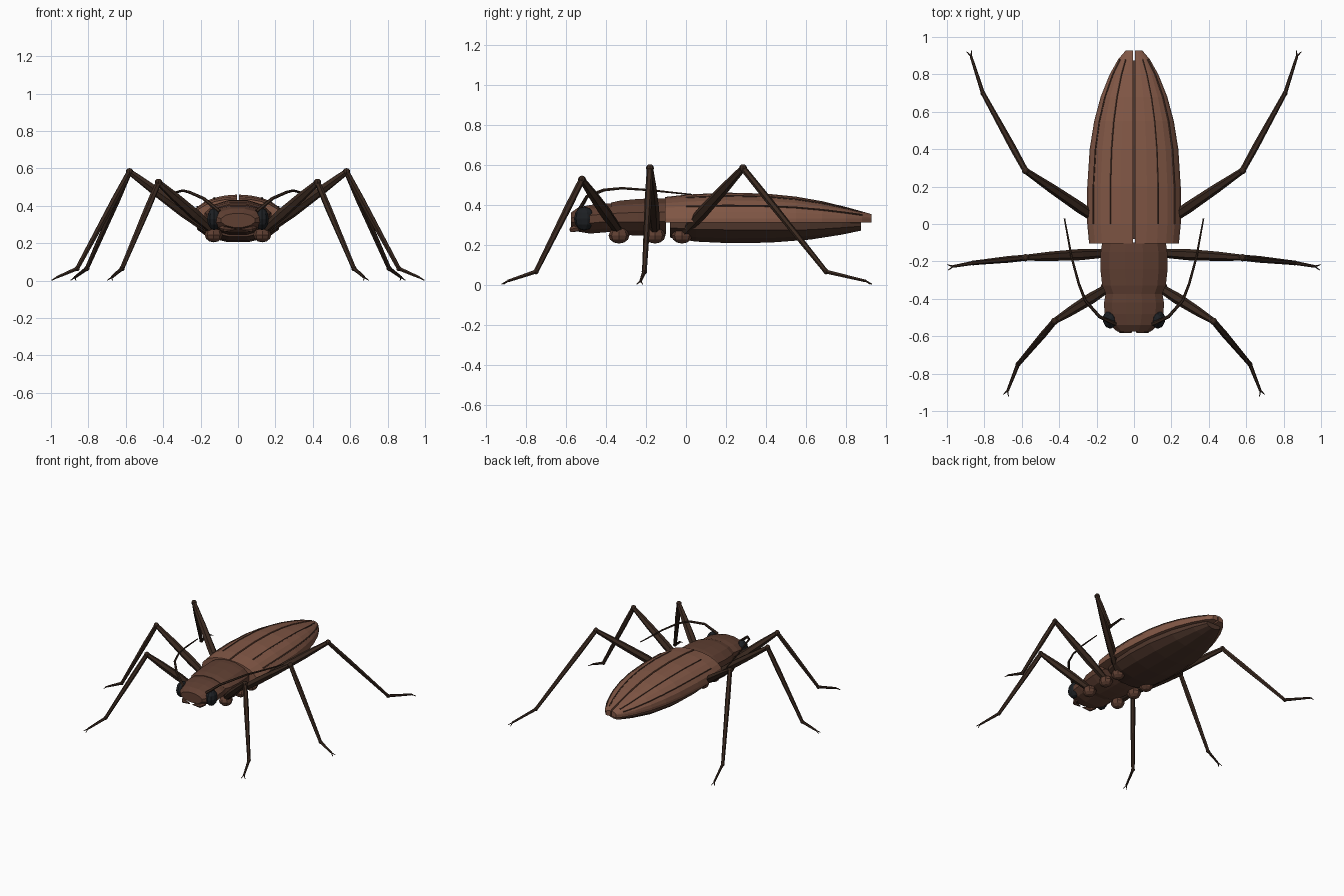
import bpy, bmesh
from math import sin, cos, pi
from mathutils import Vector

if "Cube" in bpy.data.objects:
    bpy.data.objects.remove(bpy.data.objects["Cube"])


def material(name, rgb):
    m = bpy.data.materials.new(name)
    m.diffuse_color = (*rgb, 1)
    m.use_nodes = True
    m.node_tree.nodes["Principled BSDF"].inputs["Base Color"].default_value = m.diffuse_color
    return m


SHELL = material("shell_brown", (0.22, 0.095, 0.06))
BODY = material("body_brown", (0.115, 0.05, 0.032))
UNDER = material("underside_brown", (0.075, 0.036, 0.024))
LEG = material("leg_dark_brown", (0.042, 0.022, 0.014))
EYE = material("eye_black", (0.012, 0.014, 0.017))


def loft(name, rings, mat):
    """Skin a list of equal-length point rings and cap both ends."""
    bm = bmesh.new()
    rows = [[bm.verts.new(p) for p in ring] for ring in rings]
    n = len(rows[0])
    for a, b in zip(rows, rows[1:]):
        for i in range(n):
            j = (i + 1) % n
            bm.faces.new((a[i], a[j], b[j], b[i]))
    bm.faces.new(rows[0])
    bm.faces.new(rows[-1])
    return finish(name, bm, mat)


def finish(name, bm, mat):
    bmesh.ops.recalc_face_normals(bm, faces=bm.faces[:])
    me = bpy.data.meshes.new(name)
    bm.to_mesh(me)
    bm.free()
    me.materials.append(mat)
    ob = bpy.data.objects.new(name, me)
    bpy.context.collection.objects.link(ob)
    return ob


def hull(name, sections, mat, sides=12):
    """Body segment from (y, half width, bottom z, top z) sections."""
    rings = []
    for y, w, zb, zt in sections:
        angles = [2 * pi * (i + 0.5) / sides for i in range(sides)]
        k = 1 / cos(pi / sides)
        rings.append([(w * k * cos(a), y, (zb + zt) / 2 + (zt - zb) / 2 * k * sin(a))
                      for a in angles])
    return loft(name, rings, mat)


def tube(name, pts, radii, mat, sides=6):
    pts = [Vector(p) for p in pts]
    rings = []
    for i, (p, r) in enumerate(zip(pts, radii)):
        d = (pts[min(i + 1, len(pts) - 1)] - pts[max(i - 1, 0)]).normalized()
        u = d.cross(Vector((0, 0, 1))).normalized()
        v = u.cross(d)
        rings.append([p + r * (cos(2 * pi * k / sides) * u + sin(2 * pi * k / sides) * v)
                      for k in range(sides)])
    return loft(name, rings, mat)


def ball(name, centre, size, mat, u=8, v=6):
    bm = bmesh.new()
    bmesh.ops.create_uvsphere(bm, u_segments=u, v_segments=v, radius=1)
    for vert in bm.verts:
        vert.co = Vector([c + q * s for c, q, s in zip(centre, vert.co, size)])
    return finish(name, bm, mat)


# Head, pronotum and abdomen
hull("head", [(-0.575, 0.09, 0.285, 0.36), (-0.54, 0.13, 0.265, 0.385),
              (-0.48, 0.158, 0.255, 0.398), (-0.42, 0.16, 0.26, 0.405),
              (-0.36, 0.15, 0.265, 0.405)], BODY)
hull("pronotum", [(-0.375, 0.15, 0.26, 0.41), (-0.33, 0.17, 0.25, 0.42),
                  (-0.24, 0.18, 0.245, 0.428), (-0.15, 0.178, 0.245, 0.432),
                  (-0.10, 0.17, 0.25, 0.43)], BODY)
hull("abdomen", [(-0.08, 0.17, 0.235, 0.37), (0.05, 0.21, 0.215, 0.38),
                 (0.22, 0.22, 0.207, 0.39), (0.42, 0.21, 0.21, 0.38),
                 (0.62, 0.17, 0.225, 0.36), (0.78, 0.11, 0.25, 0.345),
                 (0.875, 0.06, 0.27, 0.33)], UNDER)

# Wing case outline: y, half width, crown height
WING = [(-0.105, 0.24, 0.438), (0.0, 0.25, 0.45), (0.2, 0.25, 0.46),
        (0.4, 0.237, 0.455), (0.55, 0.213, 0.44), (0.68, 0.178, 0.417),
        (0.8, 0.13, 0.388), (0.88, 0.085, 0.366), (0.927, 0.045, 0.352)]
RIM, GAP, STEPS = 0.31, 0.006, 6


def wing_point(sec, t, s):
    y, w, zt = sec
    a = t * pi / 2
    return (s * (GAP + (w - GAP) * sin(a)), y, RIM + 0.02 + (zt - RIM - 0.02) * cos(a))


def leg(prefix, side, s, hip, knee, ankle, toe):
    hip, knee, ankle, toe = [Vector((s * p[0], p[1], p[2])) for p in (hip, knee, ankle, toe)]
    ball(f"{prefix}_coxa_{side}", (s * 0.13, hip.y, 0.245), (0.048, 0.052, 0.04), BODY)
    tube(f"{prefix}_femur_{side}", [hip, hip.lerp(knee, 0.35), hip.lerp(knee, 0.7), knee],
         (0.022, 0.03, 0.025, 0.016), LEG)
    ball(f"{prefix}_knee_{side}", knee, (0.02,) * 3, LEG)
    tube(f"{prefix}_tibia_{side}", [knee, knee.lerp(ankle, 0.3), ankle],
         (0.016, 0.018, 0.012), LEG)
    ball(f"{prefix}_ankle_{side}", ankle, (0.014,) * 3, LEG)
    tube(f"{prefix}_tarsus_{side}", [ankle, toe], (0.011, 0.007), LEG)
    d = (toe - ankle).normalized()
    across = d.cross(Vector((0, 0, 1))).normalized()
    for i, k in enumerate((-1, 1)):
        tip = toe + d * 0.03 + across * 0.015 * k
        tip.z = 0.002
        tube(f"{prefix}_claw_{i + 1}_{side}", [toe, tip], (0.005, 0.002), LEG, 4)


LEGS = {
    "front_leg": ((0.13, -0.335, 0.265), (0.425, -0.52, 0.525), (0.62, -0.75, 0.065), (0.675, -0.89, 0.018)),
    "middle_leg": ((0.13, -0.155, 0.26), (0.58, -0.18, 0.582), (0.86, -0.208, 0.065), (0.968, -0.227, 0.018)),
    "hind_leg": ((0.13, -0.02, 0.25), (0.58, 0.285, 0.582), (0.808, 0.70, 0.065), (0.872, 0.898, 0.018)),
}

for side, s in (("right", 1), ("left", -1)):
    # Wing cases with raised dark ridges
    rings = [[wing_point(sec, i / STEPS, s) for i in range(STEPS + 1)]
             + [(s * sec[1], sec[0], RIM), (s * GAP, sec[0], RIM)] for sec in WING]
    loft(f"wing_case_{side}", rings, SHELL)
    for i, t in enumerate((2 / 6, 4 / 6)):
        path = [wing_point(sec, t, s) for sec in WING[1:-1]]
        tube(f"wing_ridge_{i + 1}_{side}", path, [0.005] * len(path), UNDER, 5)
    # Eyes, mandibles and antennae
    ball(f"eye_{side}", (s * 0.127, -0.508, 0.33), (0.04, 0.052, 0.06), EYE, 10, 6)
    tube(f"mandible_{side}", [(s * 0.085, -0.535, 0.285), (s * 0.07, -0.57, 0.275),
                              (s * 0.012, -0.58, 0.275)], (0.018, 0.015, 0.004), BODY)
    feeler = [(0.10, -0.535, 0.37), (0.185, -0.495, 0.44), (0.26, -0.41, 0.473),
              (0.295, -0.32, 0.482), (0.333, -0.18, 0.472), (0.372, 0.03, 0.45)]
    tube(f"antenna_{side}", [(s * x, y, z) for x, y, z in feeler],
         (0.011, 0.009, 0.008, 0.007, 0.006, 0.004), LEG)
    # Legs
    for prefix, joints in LEGS.items():
        leg(prefix, side, s, *joints)
